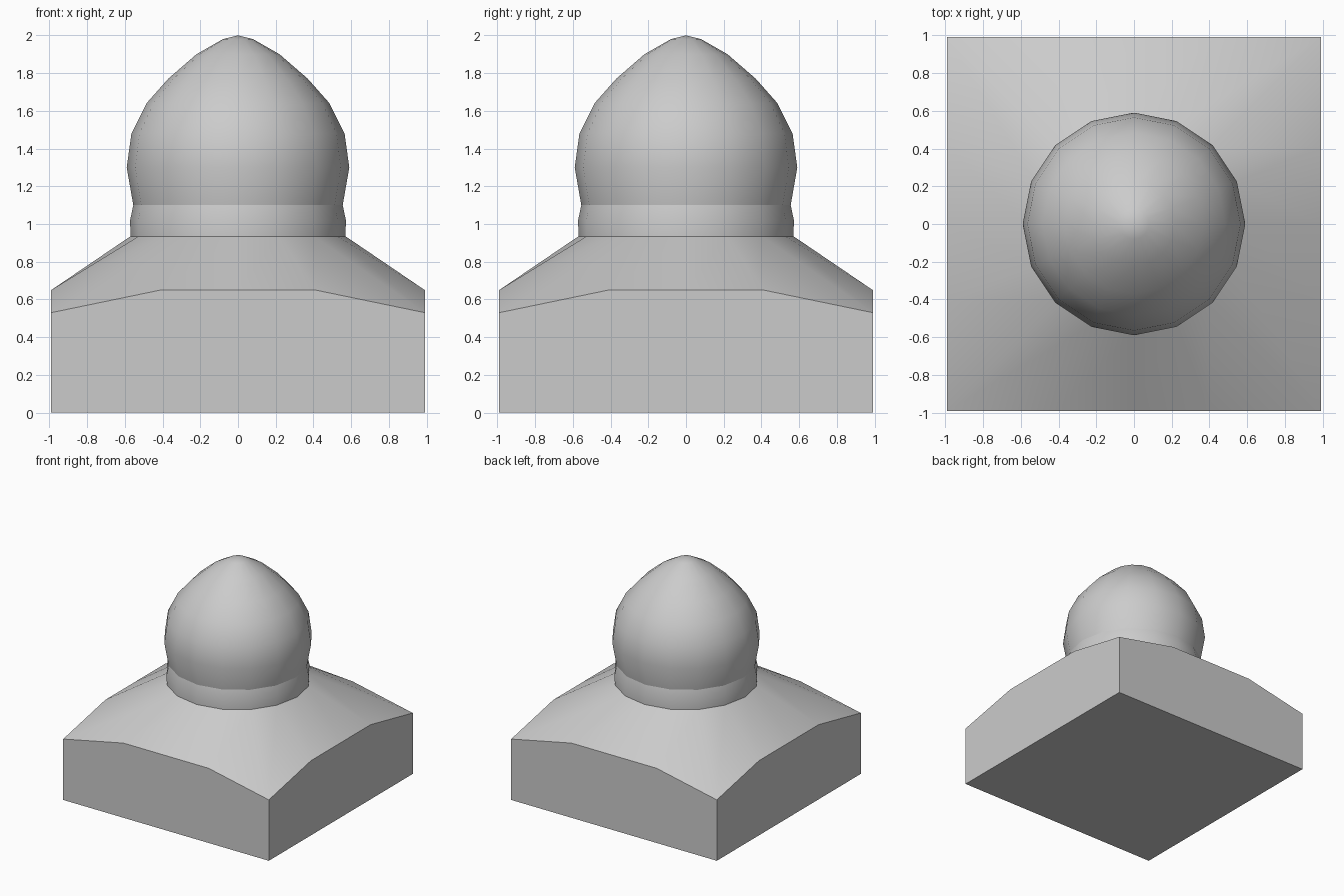
import bpy
import bmesh
from math import sin, cos, pi, radians

cube = bpy.data.objects.get("Cube")
if cube:
    bpy.data.objects.remove(cube)

SIDES = 16
HALF = 0.99

# One plain grey for the whole model
grey = bpy.data.materials.new("stone grey")
grey.use_nodes = True
colour = (0.6, 0.6, 0.6, 1)
grey.diffuse_color = colour
grey.node_tree.nodes["Principled BSDF"].inputs["Base Color"].default_value = colour


def circle(radius, z):
    """Ring of points with a corner on each axis."""
    return [(radius * cos(2 * pi * i / SIDES), radius * sin(2 * pi * i / SIDES), z)
            for i in range(SIDES)]


def square(edge_z, corner_z):
    """The same ring pushed outward onto the square outline."""
    points = []
    for i, (x, y, _) in enumerate(circle(1, 0)):
        s = HALF / max(abs(x), abs(y))
        points.append((x * s, y * s, corner_z if i % 4 == 2 else edge_z))
    return points


def finish(name, bm, smooth):
    bmesh.ops.recalc_face_normals(bm, faces=bm.faces)
    mesh = bpy.data.meshes.new(name)
    bm.to_mesh(mesh)
    bm.free()
    mesh.materials.append(grey)
    mesh.shade_smooth() if smooth else mesh.shade_flat()
    obj = bpy.data.objects.new(name, mesh)
    bpy.context.collection.objects.link(obj)
    return obj


def loft(name, rings, tip=None):
    """Skin from the lowest ring up, optionally closed to a point."""
    bm = bmesh.new()
    loops = [[bm.verts.new(p) for p in ring] for ring in rings]
    for low, high in zip(loops, loops[1:]):
        for i in range(SIDES):
            j = (i + 1) % SIDES
            bm.faces.new((low[i], low[j], high[j], high[i]))
    if tip is not None:
        top = bm.verts.new((0, 0, tip))
        for i in range(SIDES):
            bm.faces.new((loops[-1][i], loops[-1][(i + 1) % SIDES], top))
    # Point normals outward from the axis, since the skins are open below
    bm.normal_update()
    for f in bm.faces:
        c = f.calc_center_median()
        if f.normal.x * c.x + f.normal.y * c.y < 0:
            f.normal_flip()
    return finish(name, bm, True)


# Pointed dome
dome_profile = [(0.555, 1.10), (0.59, 1.30), (0.565, 1.48), (0.485, 1.64),
                (0.37, 1.77), (0.22, 1.90), (0.08, 1.98)]
loft("dome", [circle(r, z) for r, z in dome_profile], tip=2.0)

# Neck band under the dome
loft("neck_band", [circle(0.57, 0.935), circle(0.572, 1.02), circle(0.555, 1.10)])

# Sloping roof from the square walls up to the round neck
loft("roof", [square(0.65, 0.53), circle(0.57, 0.935)])

# Square base: four walls with dropped corners and a floor
bm = bmesh.new()
rim = [bm.verts.new(p) for p in square(0.65, 0.53)]
corners = [rim[i] for i in range(2, SIDES, 4)]
feet = [bm.verts.new((v.co.x, v.co.y, 0)) for v in corners]
for k in range(4):
    top_edge = [rim[(2 + 4 * k + n) % SIDES] for n in range(5)]
    bm.faces.new([feet[k], feet[(k + 1) % 4]] + top_edge[::-1])
bm.faces.new(feet[::-1])
finish("base", bm, False)
